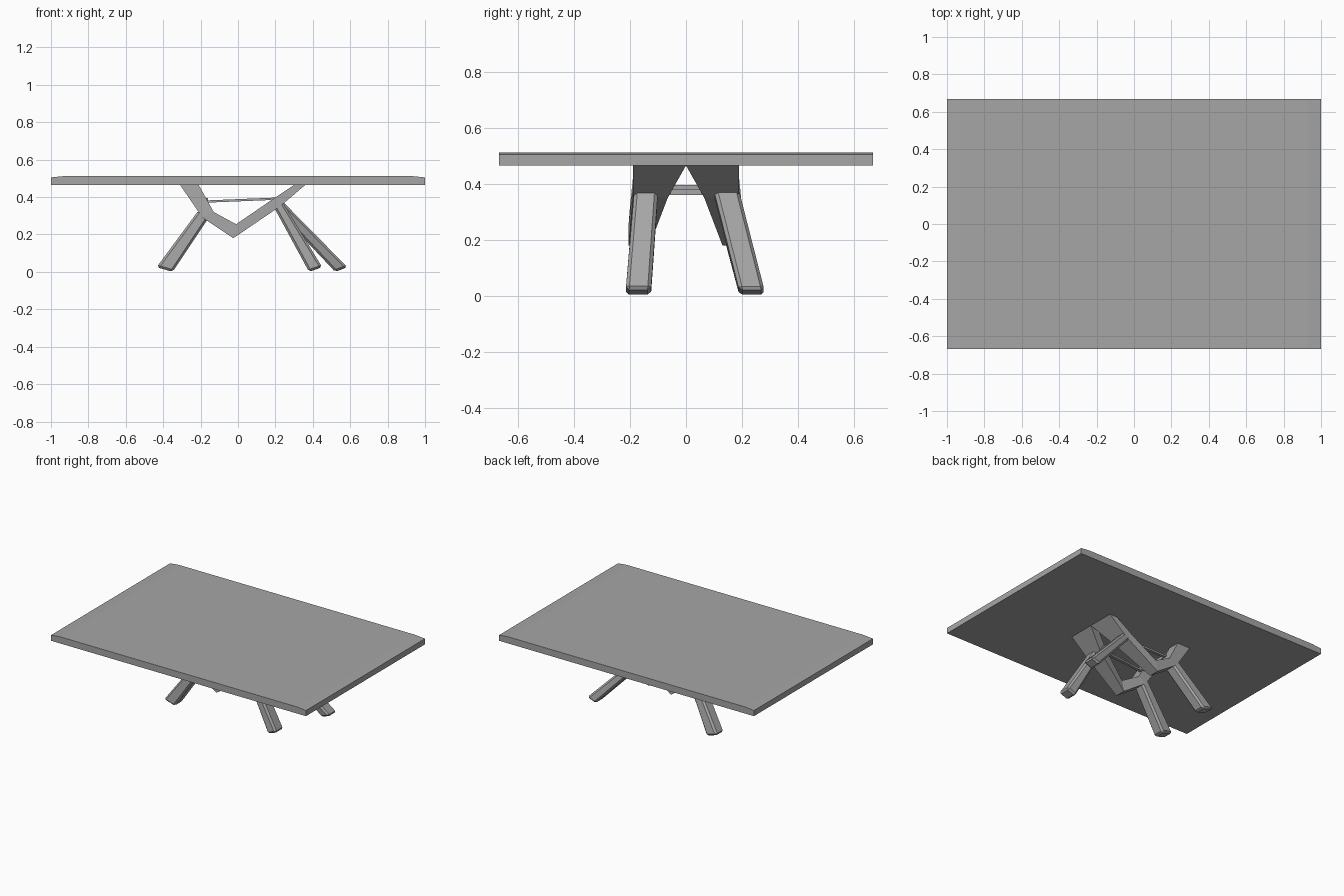
import bpy
import bmesh

cube = bpy.data.objects.get("Cube")
if cube:
    bpy.data.objects.remove(cube, do_unlink=True)

grey = bpy.data.materials.new("plain grey")
grey.use_nodes = True
GREY = (0.38, 0.38, 0.38, 1)
grey.diffuse_color = GREY
grey.node_tree.nodes["Principled BSDF"].inputs["Base Color"].default_value = GREY


def loft(name, sections, bevel=0.0):
    """Beam through sections; each is two (x, z) edge points and a y range."""
    bm = bmesh.new()
    rings = []
    for (ax, az), (bx, bz), y0, y1 in sections:
        corners = ((ax, y0, az), (ax, y1, az), (bx, y1, bz), (bx, y0, bz))
        rings.append([bm.verts.new(c) for c in corners])
    for r, s in zip(rings, rings[1:]):
        for i in range(4):
            j = (i + 1) % 4
            bm.faces.new((r[i], r[j], s[j], s[i]))
    bm.faces.new(rings[0])
    bm.faces.new(rings[-1])
    bmesh.ops.recalc_face_normals(bm, faces=bm.faces)
    mesh = bpy.data.meshes.new(name)
    bm.to_mesh(mesh)
    bm.free()
    mesh.materials.append(grey)
    obj = bpy.data.objects.new(name, mesh)
    bpy.context.collection.objects.link(obj)
    if bevel:
        mod = obj.modifiers.new("edge chamfer", "BEVEL")
        mod.width = bevel
        mod.segments = 1
    return obj


# Table top, its upper face easing down towards both ends
D, LOW, HIGH, TIP = 0.667, 0.465, 0.512, 0.505
loft("table_top", [((x, z), (x, LOW), -D, D)
                   for x, z in ((-1, TIP), (-0.93, HIGH), (0.93, HIGH), (1, TIP))])

for side, s in (("front", -1), ("back", 1)):
    # Bent brace: wide plate at the left end, elbow in the middle, narrow right arm
    loft(side + "_brace", [
        ((0.30, LOW), (0.36, LOW), 0, s * 0.19),
        ((0.18, 0.385), (0.225, 0.35), s * 0.065, s * 0.19),
        ((-0.01, 0.255), (-0.025, 0.18), s * 0.13, s * 0.205),
        ((-0.13, 0.32), (-0.19, 0.29), s * 0.11, s * 0.2),
        ((-0.21, LOW), (-0.31, LOW), s * 0.1, s * 0.185)])
    # Slim rod tying the two joints together
    loft(side + "_tie_rod", [
        ((0.22, 0.398), (0.22, 0.386), s * 0.09, s * 0.11),
        ((-0.17, 0.382), (-0.17, 0.37), s * 0.11, s * 0.13)])

# Cross bars between front and back
for name, x, z in (("left_cross_bar", 0.205, 0.37), ("right_cross_bar", -0.18, 0.385)):
    loft(name, [((x - 0.02, z + 0.01), (x - 0.02, z - 0.01), -0.12, 0.12),
                ((x + 0.02, z + 0.01), (x + 0.02, z - 0.01), -0.12, 0.12)])

# Splayed legs: upper edge points, top y range, foot x range, foot y range
LEFT_TOP = ((0.19, 0.35), (0.235, 0.38))
RIGHT_TOP = ((-0.15, 0.3), (-0.21, 0.33))
legs = (
    ("front_left_leg", LEFT_TOP, (-0.185, -0.1), (0.38, 0.45), (-0.215, -0.125)),
    ("back_left_leg", LEFT_TOP, (0.1, 0.19), (0.52, 0.585), (0.19, 0.28)),
    ("front_right_leg", RIGHT_TOP, (-0.19, -0.11), (-0.35, -0.435), (-0.215, -0.13)),
    ("back_right_leg", RIGHT_TOP, (0.11, 0.195), (-0.35, -0.435), (0.19, 0.275)),
)
for name, top, ty, fx, fy in legs:
    loft(name, [(*top, *ty), ((fx[0], 0.0), (fx[1], 0.025), *fy)], 0.012)
